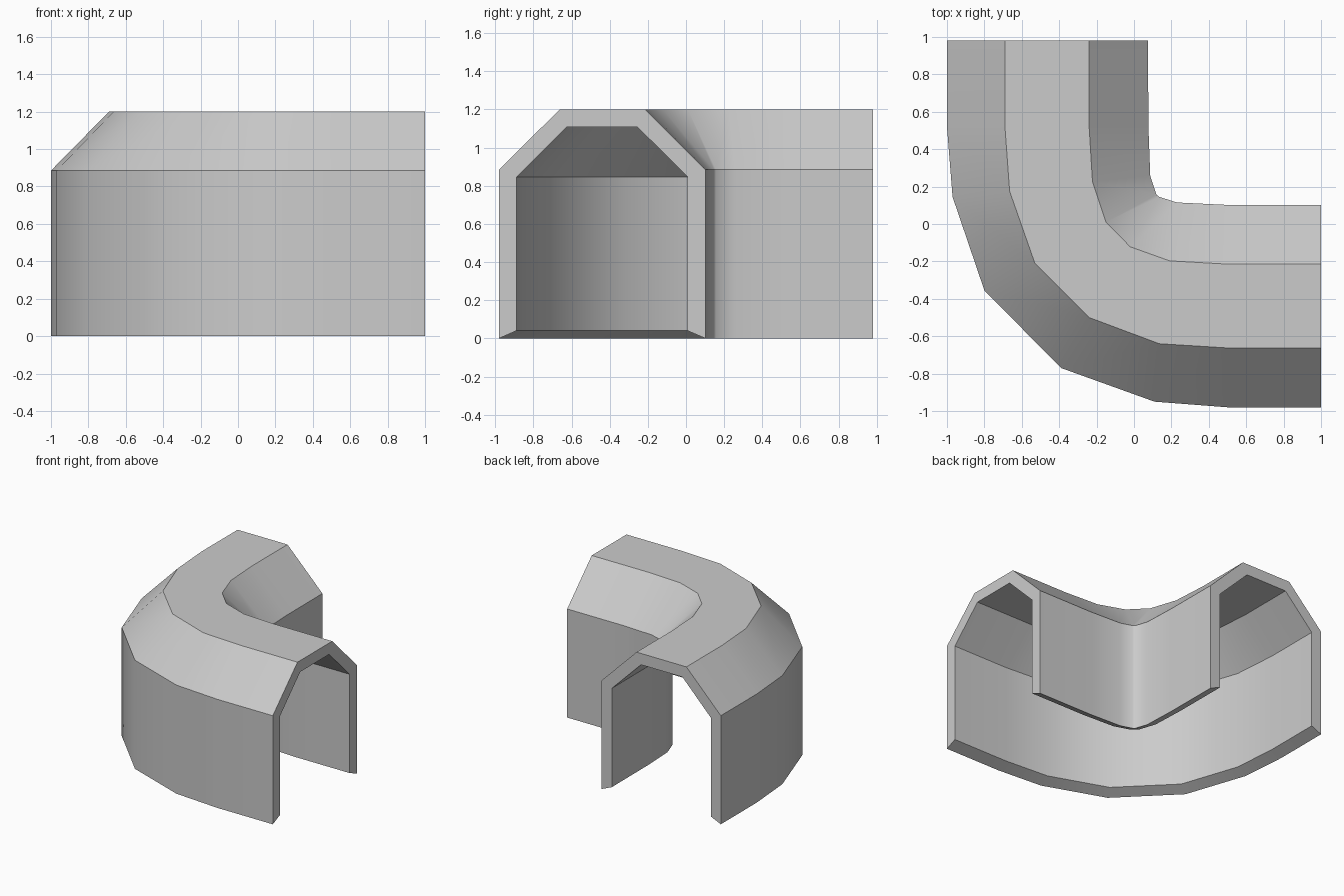
import bpy, bmesh
from mathutils import Vector

if "Cube" in bpy.data.objects:
    bpy.data.objects.remove(bpy.data.objects["Cube"])

# Plan paths of the four outer profile edges, swept around the bend
outer_wall = [(-1, .98), (-1, .52), (-.97, .145), (-.80, -.355), (-.39, -.77), (.11, -.95), (.50, -.98), (1, -.98)]
outer_roof = [(-.69, .98), (-.69, .52), (-.665, .175), (-.53, -.21), (-.24, -.50), (.135, -.64), (.49, -.662), (1, -.662)]
inner_roof = [(-.24, .98), (-.24, .52), (-.222, .225), (-.15, .01), (-.02, -.122), (.19, -.197), (.49, -.214), (1, -.214)]
inner_wall = [(.075, .98), (.077, .52), (.087, .255), (.12, .157), (.135, .145), (.23, .115), (.50, .102), (1, .102)]


def section(a, b, c, d):
    """Closed arch-shaped cross-section at one station: outer skin, then lining."""
    a, b, c, d = (Vector(p) for p in (a, b, c, d))
    ring = [(a, 0), (a, .885), (b, 1.2), (c, 1.2), (d, .885), (d, 0)]
    wall_in, wall_out = d.lerp(a, .086), a.lerp(d, .084)
    roof_in, roof_out = c.lerp(b, .09), b.lerp(c, .08)
    ring += [(wall_in, .04), (wall_in, .845), (roof_in, 1.108),
             (roof_out, 1.108), (wall_out, .845), (wall_out, .04)]
    return [(p.x, p.y, z) for p, z in ring]


# Sweep the section into a hollow tunnel
bm = bmesh.new()
rings = [[bm.verts.new(co) for co in section(*s)]
         for s in zip(outer_wall, outer_roof, inner_roof, inner_wall)]
n = 12
for r, s in zip(rings, rings[1:]):
    for i in range(n):
        j = (i + 1) % n
        bm.faces.new((r[i], r[j], s[j], s[i]))

# Flat rims at both open ends
for r in (rings[0], rings[-1]):
    for i in range(5):
        bm.faces.new((r[i], r[i + 1], r[10 - i], r[11 - i]))
bmesh.ops.recalc_face_normals(bm, faces=bm.faces)

mesh = bpy.data.meshes.new("curved_tunnel")
bm.to_mesh(mesh)
bm.free()
tunnel = bpy.data.objects.new("curved_tunnel", mesh)
bpy.context.collection.objects.link(tunnel)
bpy.context.view_layer.objects.active = tunnel
tunnel.select_set(True)
bpy.ops.object.shade_smooth_by_angle(angle=.70)
